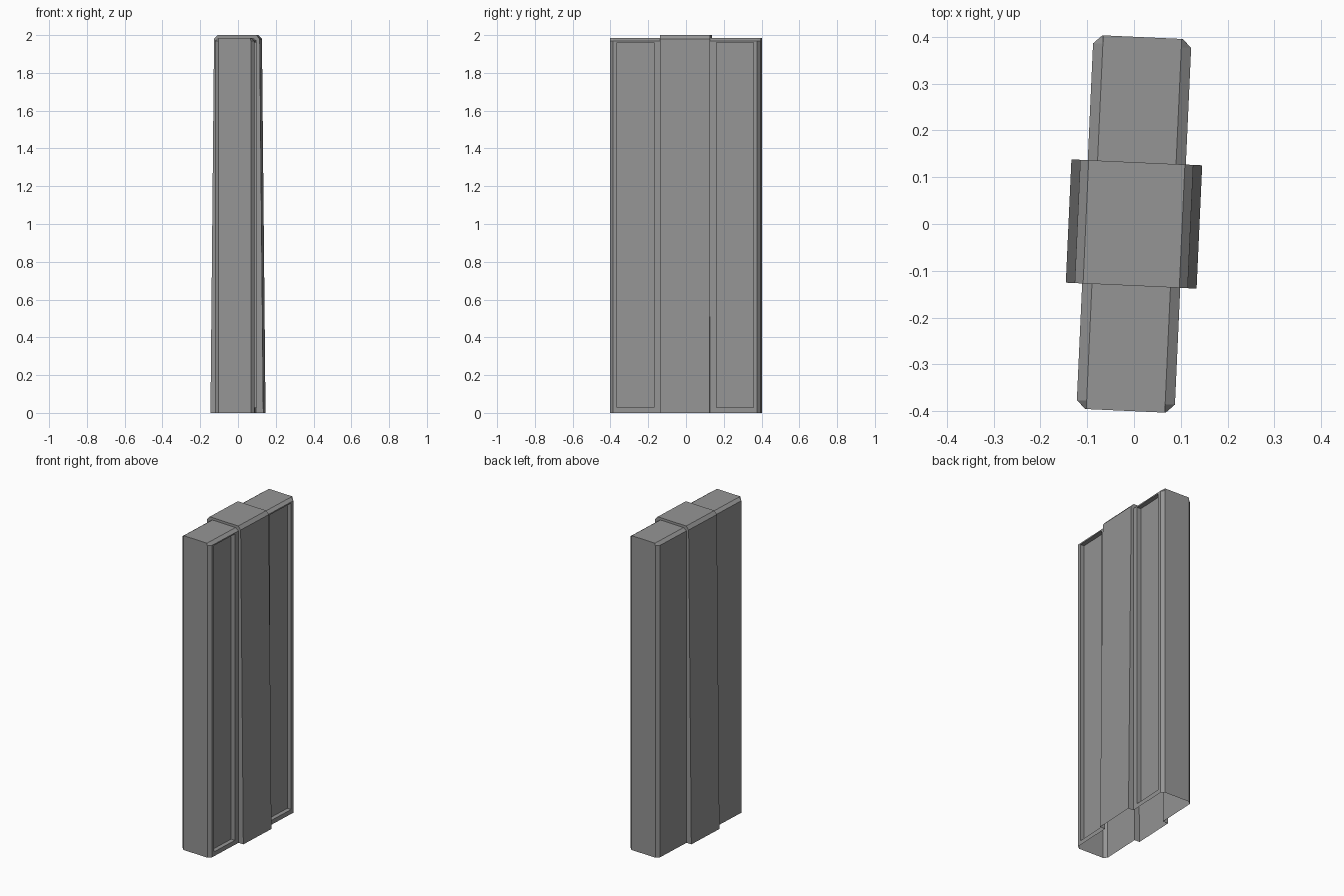
import bpy
import bmesh
import math

cube = bpy.data.objects.get("Cube")
if cube:
    bpy.data.objects.remove(cube)

# Single grey material
grey = bpy.data.materials.new("mid_grey")
grey.use_nodes = True
colour = (0.3, 0.3, 0.3, 1)
grey.diffuse_color = colour
grey.node_tree.nodes["Principled BSDF"].inputs["Base Color"].default_value = colour

bm = bmesh.new()


def section(y, foot, shoulder, top, z_shoulder, z_top):
    """Open-bottomed cross-section across the slab at depth y."""
    half = [(foot, 0), (shoulder, z_shoulder), (top, z_top)]
    points = half + [(-x, z) for x, z in reversed(half)]
    return [bm.verts.new((x, y, z)) for x, z in points]


# Wing and core cross-sections
END = (0.086, 0.086, 0.084, 1.97, 1.985)
WING = (0.105, 0.105, 0.084, 1.97, 1.985)
CORE = (0.14, 0.121, 0.103, 1.98, 2.0)
CORE_Y = 0.132

front_half = [(-0.4, END), (-0.382, WING), (-CORE_Y, WING), (-CORE_Y, CORE)]
layout = front_half + [(-y, shape) for y, shape in reversed(front_half)]
rings = [section(y, *shape) for y, shape in layout]

# Hollow shell, with closed ends and an open underside
panels = []
for i, (a, b) in enumerate(zip(rings, rings[1:])):
    for j in range(5):
        face = bm.faces.new((a[j], b[j], b[j + 1], a[j + 1]))
        if j == 0 and i in (1, 5):
            panels.append(face)
bm.faces.new(rings[0])
bm.faces.new(list(reversed(rings[-1])))
bm.normal_update()

# Sunken panels on the left side of both wings
for panel in panels:
    bmesh.ops.inset_individual(bm, faces=[panel], thickness=0.015)
    middle = panel.calc_center_median()
    for v in panel.verts:
        outer = abs(v.co.y) > abs(middle.y)
        v.co.y = math.copysign(0.362 if outer else 0.166, middle.y)
        v.co.z = 1.962 if v.co.z > middle.z else 0.028
    sunk = bmesh.ops.extrude_discrete_faces(bm, faces=[panel])["faces"][0]
    bmesh.ops.translate(bm, verts=sunk.verts, vec=(-0.027, 0, 0))

bmesh.ops.recalc_face_normals(bm, faces=bm.faces)
mesh = bpy.data.meshes.new("slab_shell")
bm.to_mesh(mesh)
bm.free()
mesh.materials.append(grey)

shell = bpy.data.objects.new("slab_shell", mesh)
shell.rotation_euler.z = math.radians(-2.6)
bpy.context.collection.objects.link(shell)
